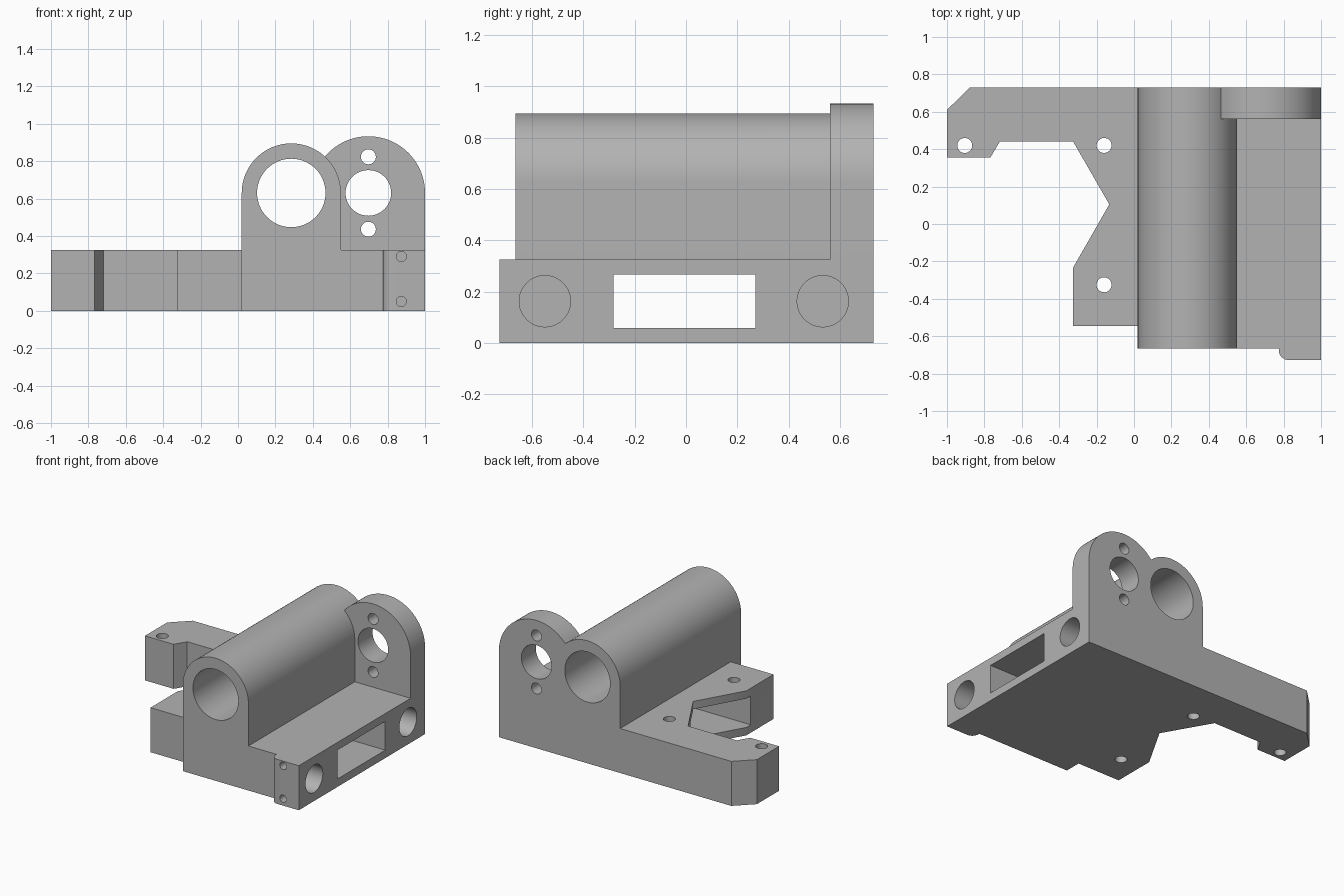
import bpy
import bmesh
import math
from mathutils import Vector

cube = bpy.data.objects.get("Cube")
if cube:
    bpy.data.objects.remove(cube, do_unlink=True)

grey = bpy.data.materials.new("plain grey")
grey.use_nodes = True
colour = (0.45, 0.45, 0.45, 1)
grey.diffuse_color = colour
grey.node_tree.nodes["Principled BSDF"].inputs["Base Color"].default_value = colour


def prism(name, outline, axis, start, end):
    """Extrude a 2D outline along an axis; the outline uses the other two axes in order."""
    def place(p, d):
        q = list(p)
        q.insert("xyz".index(axis), d)
        return Vector(q)
    bm = bmesh.new()
    face = bm.faces.new([bm.verts.new(place(p, start)) for p in outline])
    out = bmesh.ops.extrude_face_region(bm, geom=[face])
    moved = [v for v in out["geom"] if isinstance(v, bmesh.types.BMVert)]
    bmesh.ops.translate(bm, verts=moved, vec=place((0, 0), end - start))
    bmesh.ops.recalc_face_normals(bm, faces=bm.faces)
    mesh = bpy.data.meshes.new(name)
    bm.to_mesh(mesh)
    bm.free()
    mesh.materials.append(grey)
    ob = bpy.data.objects.new(name, mesh)
    bpy.context.scene.collection.objects.link(ob)
    return ob


def arc(cx, cy, r, a0, a1, n):
    angles = [math.radians(a0 + (a1 - a0) * i / n) for i in range(n + 1)]
    return [(cx + r * math.cos(a), cy + r * math.sin(a)) for a in angles]


def combine(target, tool, operation):
    """Apply a boolean and discard the tool."""
    mod = target.modifiers.new(tool.name, "BOOLEAN")
    mod.operation = operation
    mod.solver = "EXACT"
    mod.object = tool
    bpy.context.view_layer.update()
    graph = bpy.context.evaluated_depsgraph_get()
    mesh = bpy.data.meshes.new_from_object(target.evaluated_get(graph))
    target.modifiers.clear()
    target.data = mesh
    bpy.data.objects.remove(tool, do_unlink=True)


def drill(target, axis, centre, r, start, end, sides=48):
    hole = arc(*centre, r, 0, 360, sides)[:-1]
    combine(target, prism("drill", hole, axis, start, end), "DIFFERENCE")


def arch(name, cx, r, y0, y1):
    """Upright block with a half-round top, sunk slightly into the base."""
    outline = [(cx - r, 0.3), (cx + r, 0.3)] + arc(cx, axle_z, r, 0, 180, 48)
    return prism(name, outline, "y", y0, y1)


base_top, axle_z = 0.325, 0.63
front, back, tube_front = -0.727, 0.73, -0.665
tube_x, flange_x = 0.285, 0.697

# Base plate with arm, V notch and rounded front lug
outline = [(-1, 0.61), (-0.877, back), (1, back), (1, front)]
outline += arc(0.825, front + 0.05, 0.05, 270, 180, 8)
outline += [(0.775, tube_front), (0.02, tube_front), (0.02, -0.545),
            (-0.325, -0.545), (-0.325, -0.232), (-0.132, 0.105),
            (-0.325, 0.44), (-0.718, 0.44), (-0.768, 0.355), (-1, 0.355)]
body = prism("bracket_body", outline, "z", 0, base_top)

# Bearing tube and motor flange
combine(body, arch("bearing_tube", tube_x, 0.265, tube_front, back), "UNION")
combine(body, arch("motor_flange", flange_x, 0.303, 0.562, back), "UNION")

# Tube bore, flange opening and its two screw holes
drill(body, "y", (tube_x, axle_z), 0.183, -1, 1, 64)
drill(body, "y", (flange_x, axle_z), 0.122, 0.5, 1)
for z in (0.823, 0.436):
    drill(body, "y", (flange_x, z), 0.04, 0.5, 1, 32)

# Rectangular belt window across the base
window = [(-0.282, 0.058), (0.27, 0.058), (0.27, 0.268), (-0.282, 0.268)]
combine(body, prism("window", window, "x", -0.6, 1.2), "DIFFERENCE")

# Blind rod sockets in the side
for y in (-0.55, 0.533):
    drill(body, "x", (y, 0.163), 0.1, 0.3, 1.2)

# Vertical screw holes
for centre in ((-0.905, 0.42), (-0.16, 0.42), (-0.16, -0.325)):
    drill(body, "z", centre, 0.04, -0.2, 0.6, 32)

# Small blind screw holes in the lug
for z in (0.29, 0.05):
    drill(body, "y", (0.873, z), 0.027, -1, -0.42, 24)

bpy.ops.object.select_all(action="DESELECT")
body.select_set(True)
bpy.context.view_layer.objects.active = body
bpy.ops.object.shade_smooth_by_angle()
